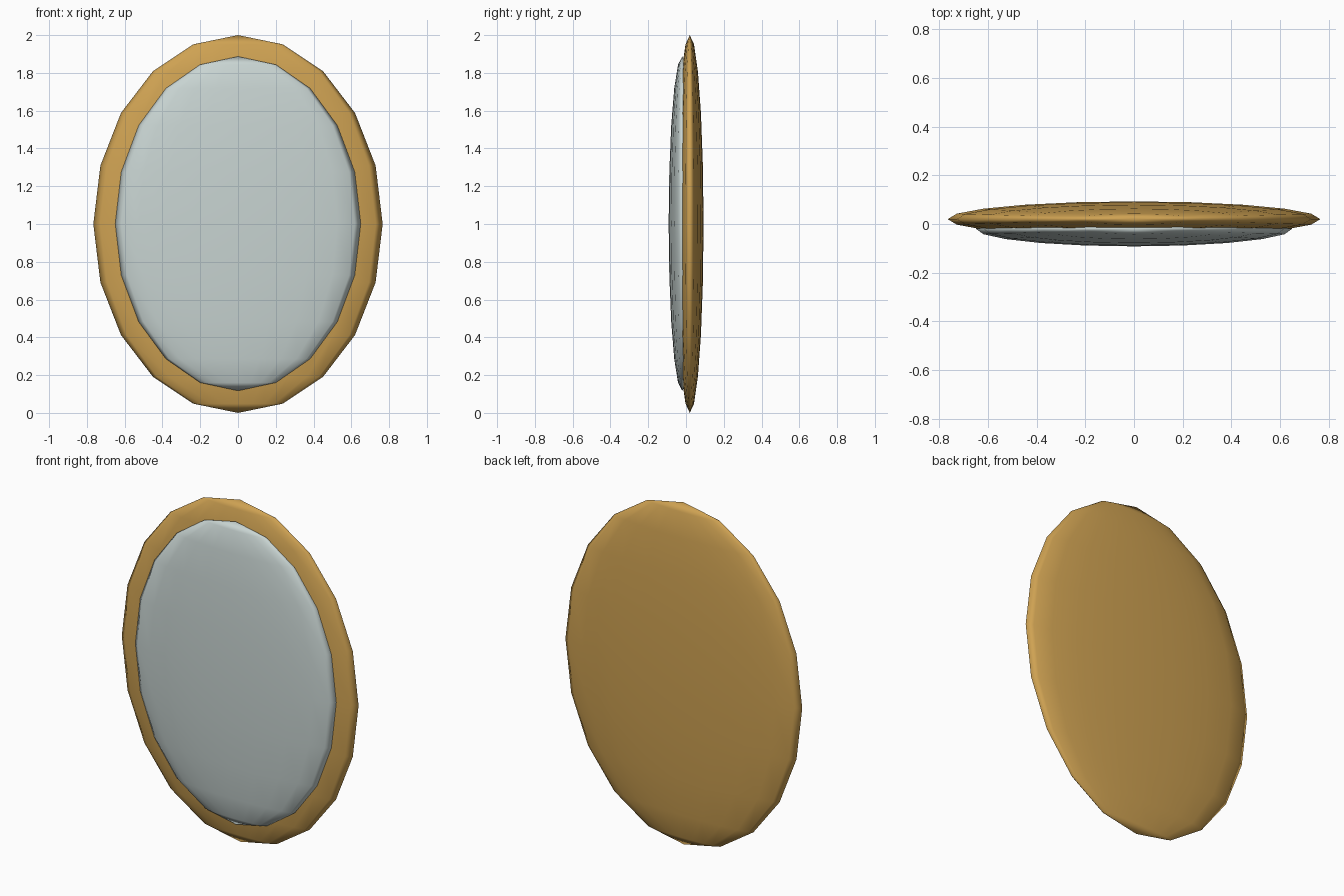
import bpy

# Remove the default cube
cube = bpy.data.objects.get("Cube")
if cube:
    bpy.data.objects.remove(cube, do_unlink=True)


def make_material(name, rgb):
    mat = bpy.data.materials.new(name)
    mat.use_nodes = True
    color = (*rgb, 1.0)
    mat.diffuse_color = color
    mat.node_tree.nodes["Principled BSDF"].inputs["Base Color"].default_value = color
    return mat


def flattened_sphere(name, center, radii, mat):
    """Smooth low-poly ellipsoid with its poles at top and bottom."""
    bpy.ops.mesh.primitive_uv_sphere_add(segments=20, ring_count=10, radius=1, location=center)
    obj = bpy.context.object
    obj.name = name
    obj.scale = radii
    bpy.ops.object.transform_apply(location=False, rotation=False, scale=True)
    bpy.ops.object.shade_smooth()
    obj.data.materials.append(mat)
    return obj


gold = make_material("warm gold", (0.62, 0.36, 0.085))
silver = make_material("pale silver", (0.58, 0.66, 0.645))

# Oval backing whose rim shows as the frame
flattened_sphere("oval_frame", (0, 0.02, 1), (0.766, 0.073, 1.0), gold)

# Domed glass bulging out of the front
flattened_sphere("mirror_glass", (0, -0.02, 1.002), (0.65, 0.072, 0.885), silver)
